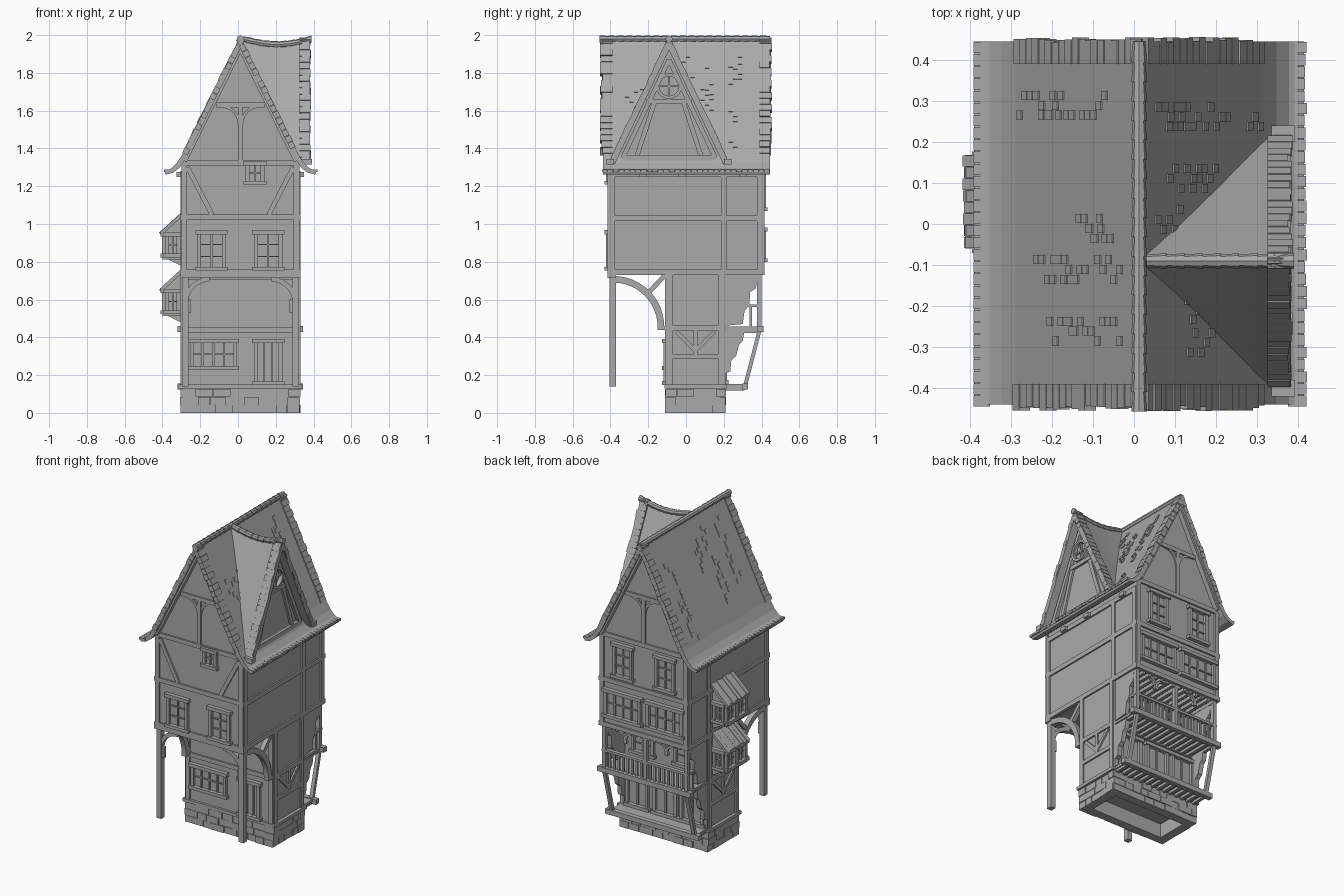
import bpy, bmesh, math, random
from mathutils import Vector as V

random.seed(4)
if "Cube" in bpy.data.objects:
    bpy.data.objects.remove(bpy.data.objects["Cube"], do_unlink=True)

mat = bpy.data.materials.new("plain_grey")
mat.use_nodes = True
GREY = (0.4, 0.4, 0.4, 1)
mat.diffuse_color = GREY
mat.node_tree.nodes["Principled BSDF"].inputs["Base Color"].default_value = GREY

parts = {}
X, Y, Z = V((1, 0, 0)), V((0, 1, 0)), V((0, 0, 1))


def frame(o, u, v):
    """Map (across, up, out) on a wall or slope to world space."""
    o, u, v = V(o), V(u).normalized(), V(v).normalized()
    n = u.cross(v)
    return lambda a, b, c: o + u * a + v * b + n * c


def loft(part, rings):
    bm = parts.setdefault(part, bmesh.new())
    rows = [[bm.verts.new(p) for p in r] for r in rings]
    n = len(rows[0])
    for a, b in zip(rows, rows[1:]):
        for i in range(n):
            bm.faces.new((a[i], a[(i + 1) % n], b[(i + 1) % n], b[i]))
    bm.faces.new(rows[0])
    bm.faces.new(rows[-1][::-1])


def poly(part, F, pts, d0, d1):
    loft(part, [[F(a, b, d) for a, b in pts] for d in (d0, d1)])


def rect(part, F, a0, a1, b0, b1, d0, d1):
    poly(part, F, [(a0, b0), (a1, b0), (a1, b1), (a0, b1)], d0, d1)


def bar(part, F, p, q, w=0.03, d0=-0.01, d1=0.01):
    p, q = V(p), V(q)
    s = V((p.y - q.y, q.x - p.x)).normalized() * w / 2
    poly(part, F, [p + s, q + s, q - s, p - s], d0, d1)


def arc(part, F, c, r0, r1, t0, t1, d0, d1, n=8):
    ts = [math.radians(t0 + (t1 - t0) * i / n) for i in range(n + 1)]
    pts = [(c[0] + r * math.cos(t), c[1] + r * math.sin(t))
           for r, seq in ((r1, ts), (r0, ts[::-1])) for t in seq]
    poly(part, F, pts, d0, d1)


def window(part, F, u, v, w, h, cols=2, rows=3):
    a, b, c, d = u - w / 2, u + w / 2, v - h / 2, v + h / 2
    for s in (a, b):
        rect(part, F, s - 0.01, s + 0.01, c, d, -0.01, 0.018)
    rect(part, F, a - 0.02, b + 0.02, d - 0.01, d + 0.012, -0.01, 0.026)
    rect(part, F, a - 0.02, b + 0.02, c - 0.012, c + 0.008, -0.01, 0.026)
    for i in range(1, cols):
        bar(part, F, (a + w * i / cols, c), (a + w * i / cols, d), 0.009)
    for i in range(1, rows):
        bar(part, F, (a, c + h * i / rows), (b, c + h * i / rows), 0.007, d1=0.008)


CX, XL, XR, YF, YB = 0.0125, -0.295, 0.32, -0.405, 0.405
world = frame((0, 0, 0), X, Z)                  # out = -y
plan = frame((0, 0, 0), X, Y)                   # out = up
front, back = frame((0, YF, 0), X, Z), frame((0, YB, 0), -X, Z)
low_front, low_back = frame((0, -0.1, 0), X, Z), frame((0, 0.2, 0), -X, Z)
right, left = frame((XR, 0, 0), Y, Z), frame((XL, 0, 0), -Y, Z)

# Walls: hollow-footed stone base, ground floor, overhanging upper floor with gables
rect("ground_floor_walls", plan, XL, XR, -0.1, 0.2, 0.09, 0.75)
poly("upper_walls", world, [(XL, 0.735), (XR, 0.735), (XR, 1.32), (CX, 1.945), (XL, 1.32)], YF, YB)
for a, b, c, d in ((XL, XR, -0.1, -0.05), (XL, XR, 0.15, 0.2), (XL, XL + 0.05, -0.1, 0.2), (XR - 0.05, XR, -0.1, 0.2)):
    rect("stone_base", plan, a, b, c, d, 0, 0.14)
for F, a, b in ((low_front, XL, XR), (low_back, -XR, -XL), (right, -0.1, 0.2), (left, -0.2, 0.1)):
    for row in range(3):
        u = a - 0.008
        while u < b:
            e = min(u + random.uniform(0.05, 0.1), b + 0.008)
            rect("stone_base", F, u, e - 0.003, row * 0.043, row * 0.043 + 0.041, -0.02, random.uniform(0.004, 0.012))
            u = e
rect("base_sill", plan, XL - 0.02, XR + 0.02, -0.115, 0.215, 0.13, 0.15)

# Main roof with flared eaves
half = [(0, 1.985), (0.3, 1.38), (0.335, 1.325), (0.365, 1.295), (0.402, 1.278)]
under = [(0.395, 1.262), (0.355, 1.272), (0.32, 1.3), (0.28, 1.36), (0, 1.93)]
side = half + under
profile = [(CX + a, b) for a, b in side] + [(CX - a, b) for a, b in side[-2:0:-1]]
poly("main_roof", world, profile, -0.445, 0.44)

# Cross gable roof on the right side, with a slightly sagging ridge
DY = -0.09
rings = []
for i in range(9):
    t = i / 8
    k = 1 - 0.045 * math.sin(math.pi * t)
    shape = [(0, 1.985), (0.31, 1.335), (0.285, 1.325), (0, 1.935), (-0.285, 1.325), (-0.31, 1.335)]
    rings.append([V((0.02 + 0.355 * t, DY + a, 1.33 + (b - 1.33) * k)) for a, b in shape])
loft("cross_gable_roof", rings)
poly("cross_gable_wall", right, [(DY - 0.29, 1.31), (DY + 0.29, 1.31), (DY, 1.94)], -0.1, 0.0)

# Roof tiles: rough verges, eaves and scattered raised tiles
slopes = [frame((CX, 0, 1.985), s * Y, (-s * 0.3, 0, 0.605)) for s in (1, -1)]
dormer = [frame((0.375, DY, 1.985), -s * X, (0, -s * 0.31, 0.65)) for s in (1, -1)]
for F in slopes:
    for e in (-1, 1):
        for i in range(19):
            v = -0.036 * i
            rect("roof_tiles", F, e * 0.39, e * random.uniform(0.442, 0.456), v - 0.034, v, -0.025, random.uniform(0.003, 0.008))
    for i in range(13):
        u, v = random.choice((-0.3, -0.22, 0, 0.1, 0.25)), random.uniform(-0.6, -0.08)
        for j in range(5):
            a, b = u + random.randint(-1, 1) * 0.024, v - j * 0.03
            if b > -0.65:
                rect("roof_tiles", F, a, a + 0.022, b - 0.028, b, -0.01, 0.004)
for s, F in zip((1, -1), dormer):
    for i in range(19):
        v, e = -0.037 * i, random.uniform(-0.012, 0.0)
        rect("roof_tiles", F, *sorted((s * e, s * 0.05)), v - 0.034, v, -0.02, random.uniform(0.003, 0.007))
for s in (-1, 1):
    eave = frame((CX + s * 0.383, 0, 1.281), Y, X)
    for i in range(30):
        u = -0.445 + 0.0297 * i
        rect("roof_tiles", eave, u, u + 0.027, -0.02, random.uniform(0.019, 0.026) if s > 0 else 0.02, -0.008, 0.007)


def ridge(part, p, q, n, sag):
    p, q = V(p), V(q)
    across = (q - p).normalized().cross(Z)
    at = lambda t: p.lerp(q, t) - Z * sag * math.sin(math.pi * t)
    for i in range(n):
        loft(part, [[at(t) + across * r * math.cos(k * math.pi / 4) + Z * r * math.sin(k * math.pi / 4)
                     for k in range(8)] for t, r in ((i / n, 0.015), ((i + 1.1) / n, 0.019))])


ridge("main_ridge_tiles", (CX, 0.445, 1.98), (CX, -0.452, 1.98), 19, 0)
ridge("cross_ridge_tiles", (0.03, DY, 1.978), (0.385, DY, 1.978), 8, 0.028)

# Cross gable timber: bargeboards, frame, round window
for s in (-1, 1):
    bar("cross_gable_timber", right, (DY + s * 0.3, 1.325), (DY, 1.955), 0.03, 0.02, 0.062)
    bar("cross_gable_timber", right, (DY + s * 0.245, 1.35), (DY, 1.87), 0.024, -0.01, 0.02)
    bar("cross_gable_timber", right, (DY + s * 0.17, 1.36), (DY + s * 0.075, 1.65), 0.025, -0.01, 0.012)
    arc("round_window", right, (DY, 1.73), 0.052, 0.068, 90 * s - 90, 90 * s + 90, -0.01, 0.025, 10)
    rect("cross_gable_timber", right, DY + s * 0.31 - 0.02, DY + s * 0.31 + 0.02, 1.315, 1.345, -0.02, 0.072)
bar("cross_gable_timber", right, (DY - 0.25, 1.35), (DY + 0.25, 1.35), 0.03, -0.01, 0.02)
bar("cross_gable_timber", right, (DY - 0.12, 1.65), (DY + 0.12, 1.65), 0.025, -0.01, 0.015)
bar("round_window", right, (DY, 1.675), (DY, 1.785), 0.01, -0.01, 0.012)
bar("round_window", right, (DY - 0.055, 1.73), (DY + 0.055, 1.73), 0.01, -0.01, 0.012)

# Front and back gable timber
for F, c in ((front, CX), (back, -CX)):
    L, R = c - 0.3075, c + 0.3075
    T = "gable_timber"
    for z in (0.745, 1.035, 1.325):
        bar(T, F, (L - 0.01, z), (R + 0.01, z), 0.028)
    bar(T, F, (c - 0.13, 1.63), (c + 0.13, 1.63), 0.025)
    bar(T, F, (c, 1.34), (c, 1.63), 0.025)
    for s in (-1, 1):
        bar(T, F, (c + s * 0.297, 0.735), (c + s * 0.297, 1.32), 0.03)
        bar("bargeboards", F, (c + s * 0.3, 1.335), (c, 1.94), 0.035, -0.01, 0.03)
        arc(T, F, (c + s * 0.1, 1.53), 0.085, 0.1, 90, 90 + s * 90, -0.01, 0.008)
        if F is front:
            bar(T, F, (c + s * 0.28, 1.3), (c + s * 0.15, 1.05), 0.025)

# Side timber on both long walls
for F, m in ((right, 1), (left, -1)):
    T = "side_timber"
    for z in (0.745, 1.03, 1.265):
        bar(T, F, (YF, z), (YB, z), 0.03)
    for y in (YF + 0.015, 0.2, YB - 0.015):
        bar(T, F, (m * y, 0.735), (m * y, 1.27), 0.03)
    for y in (-0.085, 0.185):
        bar(T, F, (m * y, 0.14), (m * y, 0.74), 0.03)
    for z in (0.3, 0.45):
        bar(T, F, (-0.1 if m > 0 else -0.2, z), (0.2 if m > 0 else 0.1, z), 0.025)
    for y in (-0.05, 0.15):
        bar(T, F, (m * y, 0.43), (m * 0.05, 0.33), 0.022)
    bar(T, F, (m * 0.05, 0.31), (m * 0.05, 0.44), 0.022)
    for y in (-0.23, -0.02, 0.3):
        rect(T, F, m * y - 0.02, m * y + 0.02, 1.25, 1.275, -0.01, 0.03)

# Front windows, door and ground floor timber
window("front_windows", front, -0.14, 0.86, 0.13, 0.19)
window("front_windows", front, 0.16, 0.86, 0.13, 0.19)
window("front_windows", front, 0.09, 1.27, 0.08, 0.1, 2, 2)
window("front_windows", low_front, -0.13, 0.31, 0.23, 0.14, 4, 2)
window("front_door", low_front, 0.16, 0.27, 0.13, 0.22, 3, 1)
for F, c in ((low_front, CX), (low_back, -CX)):
    for z in (0.44, 0.72):
        bar("ground_floor_timber", F, (c - 0.305, z), (c + 0.305, z), 0.028)
    for s in (-1, 1):
        bar("ground_floor_timber", F, (c + s * 0.295, 0.14), (c + s * 0.295, 0.73), 0.03)

# Front porch posts with curved braces
rect("porch_beam", plan, XL - 0.01, XR + 0.01, -0.415, -0.37, 0.715, 0.745)
for s, x in ((1, XL + 0.015), (-1, XR - 0.015)):
    rect("porch_posts", plan, x - 0.017, x + 0.017, -0.405, -0.37, 0.14, 0.73)
    arc("porch_braces", world, (x + s * 0.13, 0.58), 0.115, 0.14, 90, 90 + s * 90, 0.37, 0.4)
    bar("porch_braces", world, (x + s * 0.017, 0.53), (x + s * 0.017, 0.6), 0.03, 0.375, 0.395)
    post_plane = frame((x, 0, 0), Y, Z)
    arc("porch_braces", post_plane, (-0.385, 0.455), 0.235, 0.27, 0, 90, -0.016, 0.016, 12)
    bar("porch_braces", post_plane, (-0.2, 0.635), (-0.11, 0.73), 0.025, -0.014, 0.014)
    rect("porch_braces", plan, x - 0.016, x + 0.016, -0.15, -0.09, 0.44, 0.46)

# Back windows and doors, over four levels
for x in (-0.16, 0.14):
    window("back_windows", back, x, 1.18, 0.12, 0.2)
    window("back_windows", back, x, 0.89, 0.24, 0.16, 4, 2)
    window("back_windows", low_back, x, 0.6, 0.14, 0.17)
for x, w in ((-0.2, 0.14), (0.0, 0.15), (0.19, 0.15)):
    window("back_doors", low_back, x, 0.28, w, 0.23, 2, 1)

# Back platforms with joists, balcony posts, railing and scalloped brackets
for z, y in ((0.14, 0.325), (0.445, 0.405)):
    rect("back_platforms", plan, XL, XR, 0.19, y, z - 0.004, z + 0.012)
    rect("back_platforms", plan, XL - 0.025, XR + 0.025, y - 0.028, y + 0.004, z - 0.016, z + 0.016)
for y, z in ((0.31, 0.127), (0.385, 0.432), (0.4, 0.722)):
    for i in range(14):
        x = XL + 0.02 + 0.0445 * i
        rect("floor_joists", plan, x - 0.01, x + 0.01, 0.19, y, z - 0.008, z + 0.016)
rect("balcony_rail", plan, XL, XR, 0.375, 0.4, 0.56, 0.575)
for i in range(19):
    x = XL + 0.02 + 0.032 * i
    rect("balcony_rail", plan, x - 0.006, x + 0.006, 0.381, 0.393, 0.45, 0.565)
scallop_low = [(0.19, 0.2), (0.235, 0.22), (0.24, 0.28), (0.265, 0.3), (0.28, 0.36), (0.3, 0.38), (0.31, 0.435), (0.19, 0.435)]
scallop_high = [(0.19, 0.46), (0.3, 0.47), (0.31, 0.54), (0.335, 0.57), (0.34, 0.64), (0.37, 0.66), (0.38, 0.735), (0.19, 0.735)]
for x in (XL + 0.015, XR - 0.015):
    F = frame((x, 0, 0), Y, Z)
    poly("scalloped_brackets", F, scallop_low, -0.015, 0.015)
    poly("scalloped_brackets", F, scallop_high, -0.013, 0.013)
    bar("balcony_struts", F, (0.315, 0.15), (0.39, 0.44), 0.02, -0.012, 0.012)
    rect("balcony_rail", F, 0.33, 0.4, 0.56, 0.575, -0.012, 0.012)
    rect("balcony_rail", F, 0.335, 0.35, 0.45, 0.57, -0.01, 0.01)
for x in (XL + 0.015, CX, XR - 0.015):
    rect("balcony_posts", plan, x - 0.012, x + 0.012, 0.375, 0.4, 0.45, 0.735)
    for s in (-1, 1):
        if XL < x + s * 0.08 < XR:
            arc("balcony_posts", back, (-x - s * 0.08, 0.65), 0.065, 0.08, 90, 90 + s * 90, -0.028, -0.01)

# Two bay windows on the left wall
for z in (0.52, 0.82):
    poly("bay_windows", world, [(XL, z - 0.045), (-0.385, z), (-0.385, z + 0.15), (XL, z + 0.22)], -0.15, 0.045)
    F = frame((-0.385, 0, 0), -Y, Z)
    for u in (-0.105, -0.003):
        window("bay_windows", F, u, z + 0.07, 0.085, 0.11, 2, 2)
    for s, y in ((1, -0.045), (-1, 0.15)):
        F = frame((0, y, 0), s * X, Z)
        window("bay_windows", F, -s * 0.345, z + 0.07, 0.06, 0.11, 2, 2)
    rect("bay_windows", plan, -0.4, XL, -0.055, 0.16, z - 0.008, z + 0.008)
    F = frame((XL, 0, z + 0.24), -Y, (0.115, 0, 0.105))
    for i in range(8):
        u = -0.167 + 0.0283 * i
        rect("bay_roofs", F, u, u + 0.027, -random.uniform(0.15, 0.163), 0.01, -0.014, random.uniform(0, 0.005))

for name, bm in parts.items():
    bmesh.ops.recalc_face_normals(bm, faces=bm.faces[:])
    mesh = bpy.data.meshes.new(name)
    bm.to_mesh(mesh)
    bm.free()
    mesh.materials.append(mat)
    bpy.context.collection.objects.link(bpy.data.objects.new(name, mesh))
